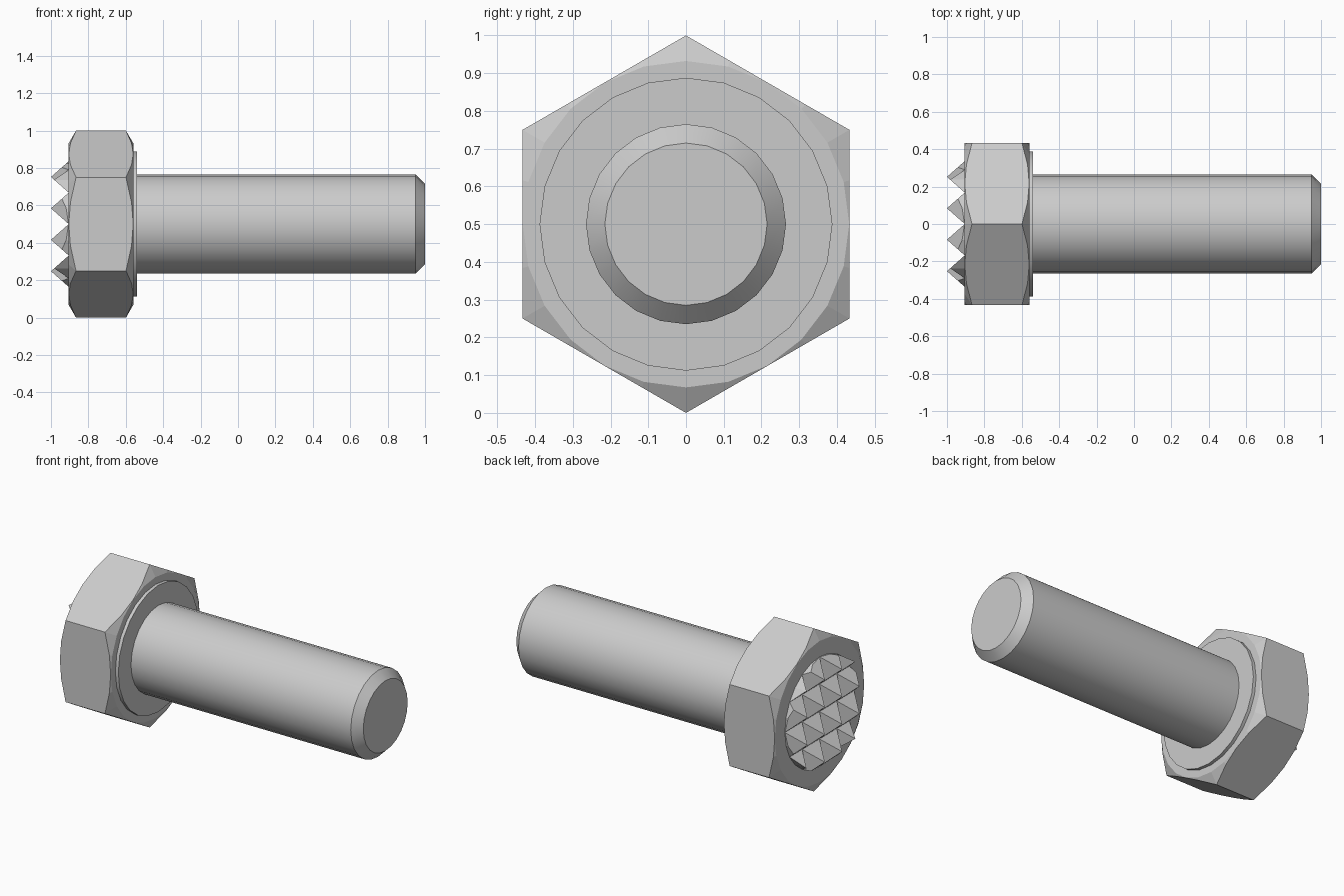
import bpy, bmesh
from math import sin, cos, pi, radians

if "Cube" in bpy.data.objects:
    bpy.data.objects.remove(bpy.data.objects["Cube"])

AXIS_Z = 0.5          # bolt axis runs along x at this height


def finish(bm, name):
    bmesh.ops.recalc_face_normals(bm, faces=bm.faces)
    mesh = bpy.data.meshes.new(name)
    bm.to_mesh(mesh)
    bm.free()
    ob = bpy.data.objects.new(name, mesh)
    bpy.context.collection.objects.link(ob)
    return ob


def turned(name, profile, sides=24):
    """Closed solid turned round the bolt axis from (x, radius) points."""
    bm = bmesh.new()
    rings = []
    for x, r in profile:
        angles = [2 * pi * i / sides for i in range(sides)]
        rings.append([bm.verts.new((x, r * sin(a), AXIS_Z + r * cos(a))) for a in angles])
    for a, b in zip(rings, rings[1:]):
        for i in range(sides):
            j = (i + 1) % sides
            bm.faces.new((a[i], a[j], b[j], b[i]))
    bm.faces.new(rings[0])
    bm.faces.new(rings[-1])
    return finish(bm, name)


def intersect(ob, cutter):
    mod = ob.modifiers.new("trim", 'BOOLEAN')
    mod.operation = 'INTERSECT'
    mod.solver = 'EXACT'
    mod.object = cutter
    bpy.context.view_layer.objects.active = ob
    bpy.ops.object.modifier_apply(modifier=mod.name)
    bpy.data.objects.remove(cutter)


def smooth(ob):
    bpy.ops.object.select_all(action='DESELECT')
    ob.select_set(True)
    bpy.context.view_layer.objects.active = ob
    bpy.ops.object.shade_smooth_by_angle(angle=radians(30))


# Hexagonal head, corners chamfered at 30 degrees on both ends
X0, X1 = -0.905, -0.56
head = turned("hex_head", [(X0, 0.5), (X1, 0.5)], 6)
intersect(head, turned("chamfer_cutter", [
    (X0, 0.4325), (X0 + 0.0577, 0.5325), (X1 - 0.0577, 0.5325), (X1, 0.4325)]))

# Washer face under the head
smooth(turned("washer_face", [(X1 - 0.03, 0.388), (-0.54, 0.388)]))

# Shank with chamfered tip
smooth(turned("shank", [(X1 - 0.03, 0.265), (0.95, 0.265), (1.0, 0.215)]))

# Serrated gripping teeth: 4 x 4 pyramids on a slab, trimmed to a circle
N, PITCH = 4, 0.168
bm = bmesh.new()
half = N * PITCH / 2
grid = [[bm.verts.new((X0, -half + i * PITCH, AXIS_Z - half + j * PITCH))
         for j in range(N + 1)] for i in range(N + 1)]
cells = [bm.faces.new((grid[i][j], grid[i + 1][j], grid[i + 1][j + 1], grid[i][j + 1]))
         for i in range(N) for j in range(N)]
base = bmesh.ops.extrude_face_region(bm, geom=cells, use_keep_orig=True)
for v in base["geom"]:
    if isinstance(v, bmesh.types.BMVert):
        v.co.x += 0.03
for f in cells:
    tip = bm.verts.new(f.calc_center_median())
    tip.co.x = -1.0
    loop = list(f.verts)
    bm.faces.remove(f)
    for k in range(4):
        bm.faces.new((loop[k], loop[(k + 1) % 4], tip))
teeth = finish(bm, "grip_teeth")
intersect(teeth, turned("teeth_cutter", [(-1.1, 0.335), (-0.885, 0.335)]))
